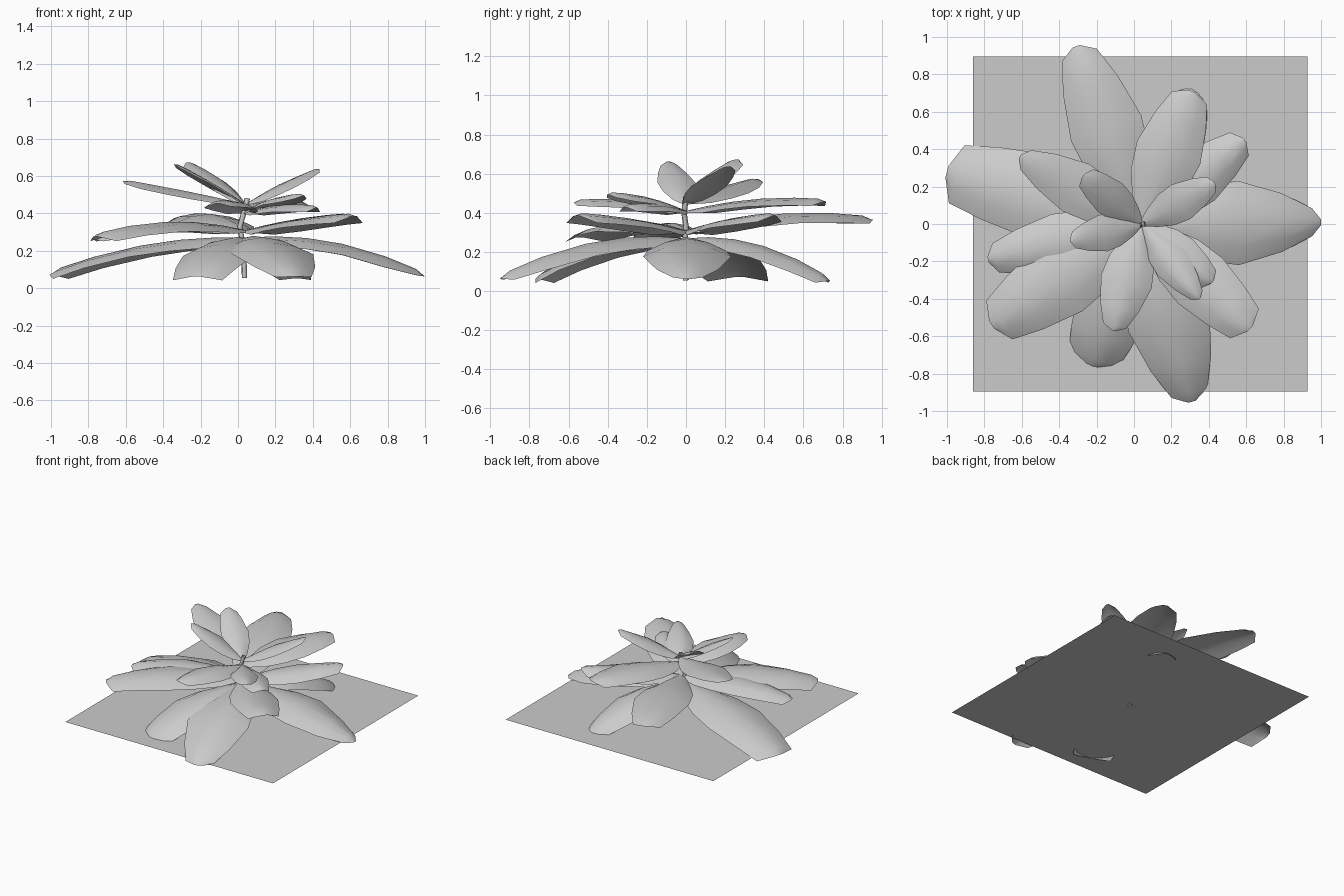
import bpy
from mathutils import Vector

if "Cube" in bpy.data.objects:
    bpy.data.objects.remove(bpy.data.objects["Cube"])

ROOT = Vector((0.04, 0.0, 0.0))
# rows along the leaf: position, share of mid width, share of tip width
ROWS = [(0.0, 0.15, 0), (0.16, 0.55, 0), (0.34, 0.88, 0), (0.54, 1.0, 0),
        (0.78, 0.55, 0.45), (0.95, 0, 1.0), (1.0, 0, 0.2)]


def leaf(name, tip, base_z, mid_z, width, tip_width, droop):
    """Arched leaf: ridge from stem to tip, edges hanging down on both sides."""
    start = ROOT + Vector((0, 0, base_z))
    end = Vector(tip)
    flat = Vector((end.x - start.x, end.y - start.y, 0)).normalized()
    side = Vector((-flat.y, flat.x, 0))
    bend = mid_z - (base_z + end.z) / 2
    across = (-1, -0.55, 0, 0.55, 1)
    verts, faces = [], []
    for t, a, b in ROWS:
        half = (a * width + b * tip_width) / 2
        p = start.lerp(end, t) + Vector((0, 0, 4 * bend * t * (1 - t)))
        for u in across:
            fall = droop * u * u * min(1, half / (width * 0.3)) if t < 1 else droop * 0.3
            verts.append(p + side * (u * half) - Vector((0, 0, fall)))
    n = len(across)
    for r in range(len(ROWS) - 1):
        for c in range(n - 1):
            i = r * n + c
            faces.append((i, i + n, i + n + 1, i + 1))
    mesh = bpy.data.meshes.new(name)
    mesh.from_pydata(verts, [], faces)
    mesh.update()
    for poly in mesh.polygons:
        poly.use_smooth = True
    obj = bpy.data.objects.new(name, mesh)
    bpy.context.collection.objects.link(obj)
    return obj


# ground sheet
bpy.ops.mesh.primitive_plane_add(size=1, location=(0.033, 0, 0.065))
sheet = bpy.context.object
sheet.name = "ground_sheet"
sheet.scale = (1.79, 1.79, 1)

# stem: thin bent tube
curve = bpy.data.curves.new("stem", 'CURVE')
curve.dimensions = '3D'
curve.bevel_depth = 0.016
curve.bevel_resolution = 0
spline = curve.splines.new('POLY')
path = [(0.035, 0, 0.055), (0.03, -0.01, 0.2), (0.01, 0, 0.33), (0.03, -0.01, 0.4), (0.05, 0, 0.48)]
spline.points.add(len(path) - 1)
for pt, co in zip(spline.points, path):
    pt.co = (*co, 1)
stem = bpy.data.objects.new("stem", curve)
bpy.context.collection.objects.link(stem)

# leaf tiers: tip x, y, z, mid z, width, tip width; shared base height and droop
TIERS = {
    "lower_leaf": (0.27, 0.06, [
        (1.00, 0.01, 0.08, 0.245, 0.45, 0.15),
        (-1.00, 0.28, 0.09, 0.235, 0.46, 0.32),
        (0.31, -0.95, 0.08, 0.25, 0.45, 0.20),
        (-0.23, -0.76, 0.08, 0.24, 0.40, 0.28),
        (0.32, 0.73, 0.07, 0.24, 0.36, 0.18)]),
    "middle_leaf": (0.31, 0.05, [
        (-0.31, 0.95, 0.38, 0.395, 0.40, 0.20),
        (-0.76, -0.54, 0.29, 0.355, 0.42, 0.25),
        (-0.78, -0.19, 0.28, 0.35, 0.32, 0.16),
        (0.62, -0.56, 0.40, 0.37, 0.34, 0.22),
        (0.59, 0.45, 0.40, 0.37, 0.30, 0.16)]),
    "upper_leaf": (0.41, 0.04, [
        (0.31, 0.71, 0.47, 0.47, 0.36, 0.20),
        (0.42, -0.31, 0.44, 0.445, 0.22, 0.12),
        (0.35, -0.40, 0.505, 0.48, 0.20, 0.08),
        (-0.11, -0.57, 0.465, 0.465, 0.28, 0.13)]),
    "top_leaf": (0.45, 0.025, [
        (-0.61, 0.36, 0.58, 0.52, 0.29, 0.12),
        (-0.27, 0.26, 0.68, 0.58, 0.20, 0.12),
        (0.43, 0.22, 0.645, 0.555, 0.21, 0.10),
        (-0.34, -0.09, 0.67, 0.57, 0.20, 0.09)]),
}
for tier, (base_z, droop, leaves) in TIERS.items():
    for k, (x, y, z, mid, w, tw) in enumerate(leaves):
        leaf(f"{tier}_{k + 1}", (x, y, z), base_z, mid, w, tw, droop)
